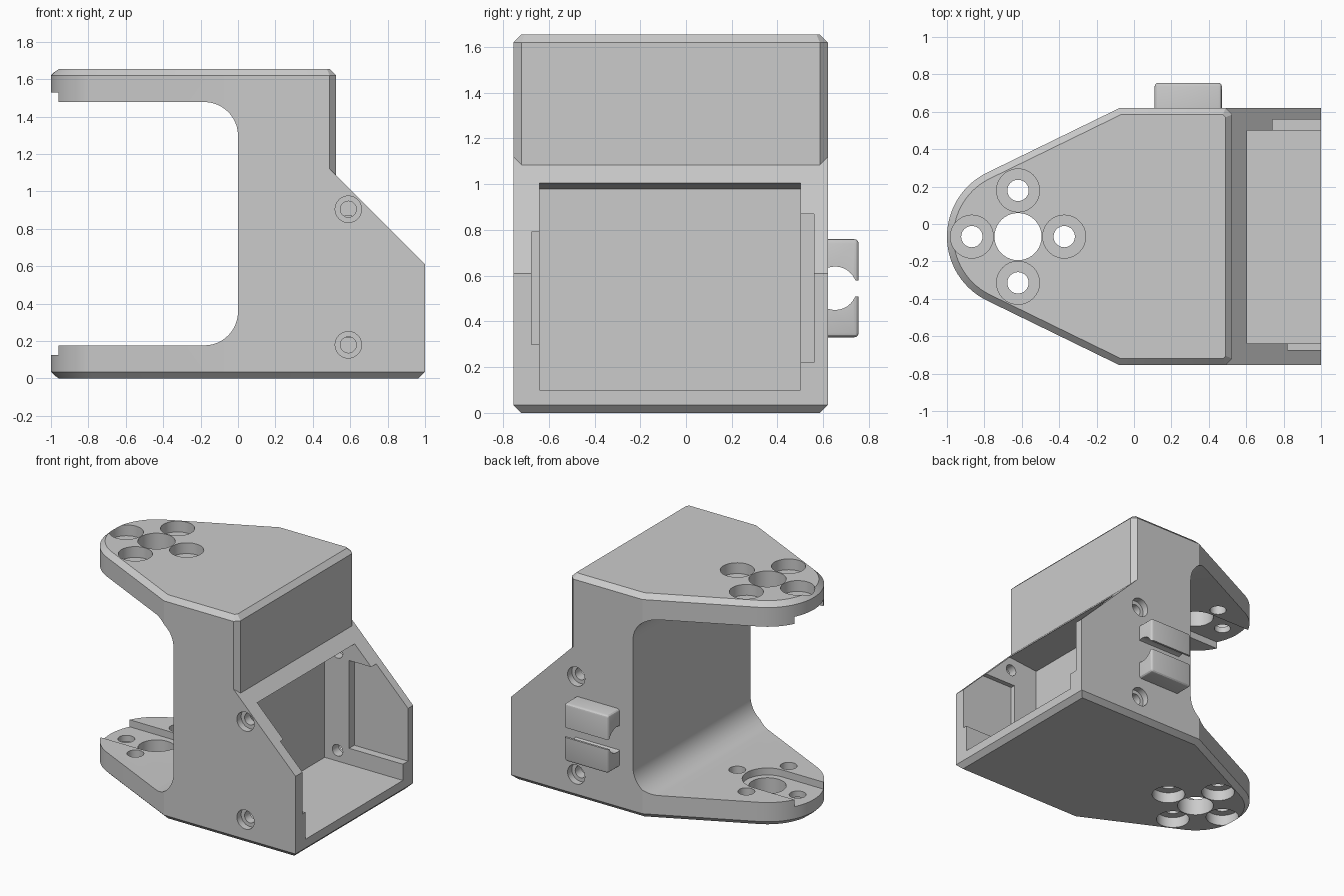
import bpy
import bmesh
from math import sin, cos, radians, pi, sqrt

cube = bpy.data.objects.get("Cube")
if cube:
    bpy.data.objects.remove(cube, do_unlink=True)

grey = bpy.data.materials.new("plain_grey")
grey.use_nodes = True
colour = (0.6, 0.6, 0.6, 1)
grey.diffuse_color = colour
grey.node_tree.nodes["Principled BSDF"].inputs["Base Color"].default_value = colour

FRONT, BACK, HEIGHT = -0.755, 0.62, 1.655
MID_Y = (FRONT + BACK) / 2
HALF = (BACK - FRONT) / 2
PIVOT_X, TIP_R, EDGE = -0.62, 0.38, 0.035


def add_object(name, bm):
    bmesh.ops.recalc_face_normals(bm, faces=bm.faces)
    mesh = bpy.data.meshes.new(name)
    bm.to_mesh(mesh)
    bm.free()
    mesh.materials.append(grey)
    obj = bpy.data.objects.new(name, mesh)
    bpy.context.collection.objects.link(obj)
    return obj


def loft(name, rings):
    """Solid through a stack of matching closed rings."""
    bm = bmesh.new()
    rows = [[bm.verts.new(p) for p in ring] for ring in rings]
    n = len(rows[0])
    for low, high in zip(rows, rows[1:]):
        for i in range(n):
            j = (i + 1) % n
            bm.faces.new((low[i], low[j], high[j], high[i]))
    bm.faces.new(rows[0][::-1])
    bm.faces.new(rows[-1])
    return add_object(name, bm)


def prism_z(name, pts, lo, hi):
    return loft(name, [[(x, y, z) for x, y in pts] for z in (lo, hi)])


def prism_y(name, pts, lo, hi):
    return loft(name, [[(x, y, z) for x, z in pts] for y in (lo, hi)])


def prism_x(name, pts, lo, hi):
    return loft(name, [[(x, y, z) for y, z in pts] for x in (lo, hi)])


def arc(cx, cy, r, start, end, n):
    angles = [radians(start + (end - start) * i / n) for i in range(n + 1)]
    return [(cx + r * cos(a), cy + r * sin(a)) for a in angles]


def disc(cx, cy, r, n=32):
    return arc(cx, cy, r, 0, 360, n)[:-1]


def rect(x0, x1, y0, y1):
    return [(x0, y0), (x1, y0), (x1, y1), (x0, y1)]


def combine(target, tool, operation="DIFFERENCE"):
    mod = target.modifiers.new("boolean", "BOOLEAN")
    mod.operation = operation
    mod.solver = "EXACT"
    mod.object = tool
    bpy.context.view_layer.objects.active = target
    bpy.ops.object.modifier_apply(modifier=mod.name)
    bpy.data.objects.remove(tool, do_unlink=True)


def outline(z, x_max, inset, corner=0):
    """Plan of the body: square at +x, tapering to a round tip at -x."""
    taper = 26
    a = radians(taper)
    h, r, xm = HALF - inset, TIP_R - inset, x_max - inset
    knee = PIVOT_X + (cos(a) * h - r) / sin(a)
    c = corner - inset * (2 - sqrt(2)) if corner else 0
    right = [(xm, h - c), (xm - c, h)] if corner else [(xm, h)]
    pts = right + [(knee, h)] + arc(PIVOT_X, 0, r, 90 + taper, 270 - taper, 28)
    pts += [(knee, -h)] + [(x, -y) for x, y in reversed(right)]
    return [(x, y + MID_Y, z) for x, y in pts]


# Body: lower block with sloped shoulder, joined to the narrower upper block
body = loft("bracket_body", [outline(0, 1, EDGE), outline(EDGE, 1, 0), outline(1.2, 1, 0)])
combine(body, prism_y("slope_cutter", [(0.3, 1.31), (1.2, 0.41), (1.2, 1.6), (0.3, 1.6)], -1, 1))
upper = loft("upper_block", [outline(0.3, 0.525, 0, EDGE),
                             outline(HEIGHT - EDGE, 0.525, 0, EDGE),
                             outline(HEIGHT, 0.525, EDGE, EDGE)])
combine(body, upper, "UNION")

# Opening between the two arms, with rounded inner corners
low, high, fillet = 0.177, 1.478, 0.18
mouth = [(-1.3, low)] + arc(-fillet, low + fillet, fillet, -90, 0, 12)
mouth += arc(-fillet, high - fillet, fillet, 0, 90, 12) + [(-1.3, high)]
combine(body, prism_y("mouth_cutter", mouth, -1, 1))

# Round-ended slots on the inner arm faces
slot = [(-1.2, MID_Y - 0.17)] + arc(PIVOT_X, MID_Y, 0.17, -90, 90, 20) + [(-1.2, MID_Y + 0.17)]
for lo, hi in ((0.125, 0.3), (1.35, 1.53)):
    combine(body, prism_z("slot_cutter", slot, lo, hi))

# Pivot hole and four counterbored screw holes through both arms
combine(body, prism_z("pivot_cutter", disc(PIVOT_X, MID_Y, 0.126, 40), -0.1, 1.8))
for k in range(4):
    x = PIVOT_X + 0.247 * cos(k * pi / 2)
    y = MID_Y + 0.247 * sin(k * pi / 2)
    combine(body, prism_z("screw_cutter", disc(x, y, 0.057), -0.1, 1.8))
    for lo, hi in ((-0.1, 0.08), (HEIGHT - 0.08, 1.8)):
        combine(body, prism_z("counterbore_cutter", disc(x, y, 0.115), lo, hi))

# Pocket open to the right and the slope, with a recess in each side wall
pocket = [(0.36, 0.1), (1.1, 0.1), (1.1, 1.005), (0.605, 1.005), (0.36, 0.98)]
combine(body, prism_y("pocket_cutter", pocket, -0.64, 0.5))
combine(body, prism_y("back_recess_cutter", rect(0.56, 1.1, 0.22, 0.87), 0.4, 0.56))
combine(body, prism_y("front_recess_cutter", rect(0.56, 1.1, 0.3, 0.79), -0.675, -0.5))

# Counterbored side screws into the pocket
for z in (0.18, 0.905):
    for x, outer, inner, sign in ((0.59, FRONT, -0.55, 1), (0.465, BACK, 0.4, -1)):
        lo, hi = sorted((outer - sign * 0.1, inner))
        combine(body, prism_y("side_screw_cutter", disc(x, z, 0.043, 24), lo, hi))
        lo, hi = sorted((outer - sign * 0.1, outer + sign * 0.05))
        combine(body, prism_y("side_bore_cutter", disc(x, z, 0.071, 24), lo, hi))

# Cable clip on the back: softened block with a round channel and a slit
clip = prism_y("cable_clip", rect(0.11, 0.47, 0.33, 0.76), BACK, 0.755)
bm = bmesh.new()
bm.from_mesh(clip.data)
soft = [e for e in bm.edges if max(v.co.y for v in e.verts) > BACK + 0.01]
bmesh.ops.bevel(bm, geom=soft, offset=0.02, segments=3, profile=0.5, affect="EDGES")
bm.to_mesh(clip.data)
bm.free()
combine(clip, prism_x("channel_cutter", disc(0.652, 0.545, 0.095), 0, 0.6))
combine(clip, prism_x("slit_cutter", rect(0.65, 0.9, 0.508, 0.58), 0, 0.6))

# Smooth curved surfaces, keep machined edges sharp
for obj in (body, clip):
    bpy.ops.object.select_all(action="DESELECT")
    obj.select_set(True)
    bpy.context.view_layer.objects.active = obj
    bpy.ops.object.shade_smooth_by_angle(angle=radians(25))
